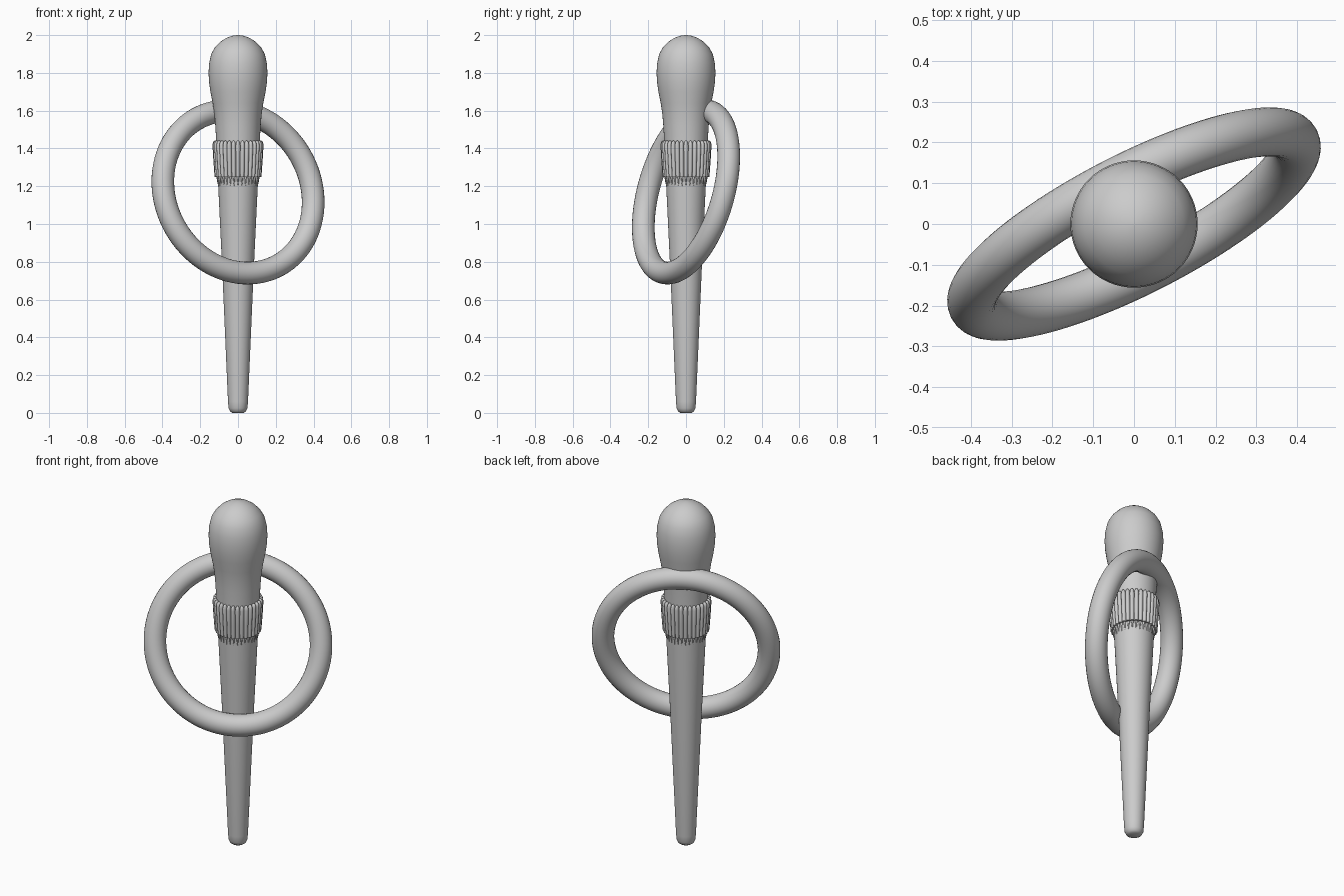
import bpy, bmesh, math
from mathutils import Vector, Matrix

if "Cube" in bpy.data.objects:
    bpy.data.objects.remove(bpy.data.objects["Cube"])


def finish(name, bm, angle=40):
    bmesh.ops.recalc_face_normals(bm, faces=bm.faces)
    me = bpy.data.meshes.new(name)
    bm.to_mesh(me)
    bm.free()
    ob = bpy.data.objects.new(name, me)
    bpy.context.collection.objects.link(ob)
    bpy.ops.object.select_all(action='DESELECT')
    ob.select_set(True)
    bpy.context.view_layer.objects.active = ob
    bpy.ops.object.shade_smooth_by_angle(angle=math.radians(angle))
    return ob


def skin(bm, rings, closed=False):
    """Bridge successive vertex rings; cap the ends unless closed."""
    n = len(rings[0])
    pairs = list(zip(rings, rings[1:]))
    if closed:
        pairs.append((rings[-1], rings[0]))
    for a, b in pairs:
        for i in range(n):
            j = (i + 1) % n
            bm.faces.new((a[i], a[j], b[j], b[i]))
    if not closed:
        bm.faces.new(rings[0][::-1])
        bm.faces.new(rings[-1])


def circle(bm, center, u, v, n):
    return [bm.verts.new(center + u * math.cos(2 * math.pi * i / n)
                         + v * math.sin(2 * math.pi * i / n)) for i in range(n)]


X, Y, Z = Vector((1, 0, 0)), Vector((0, 1, 0)), Vector((0, 0, 1))

# Tapered pin with a bulbous head
profile = [(0, .030), (.008, .042), (.025, .050), (.06, .053), (.75, .083),
           (1.25, .107), (1.45, .116), (1.52, .120), (1.58, .125), (1.64, .134),
           (1.70, .146), (1.75, .153), (1.80, .156), (1.85, .153), (1.90, .142),
           (1.935, .122), (1.965, .093), (1.985, .062), (1.996, .032), (2.0, .006)]
bm = bmesh.new()
skin(bm, [circle(bm, Z * z, X * r, Y * r, 64) for z, r in profile])
finish("pin", bm, 60)

# Collar core
bm = bmesh.new()
skin(bm, [circle(bm, Z * z, X * r, Y * r, 64)
          for z, r in [(1.25, .115), (1.40, .120), (1.41, .112)]])
finish("collar_core", bm)

# Ridges around the collar: round-topped staves with thin tails on the shaft
stave = [(1.250, .112, .011, .012), (1.33, .115, .0125, .015),
         (1.415, .120, .0125, .015), (1.430, .120, .010, .013),
         (1.438, .120, .006, .009), (1.441, .120, .002, .003)]
tail = [(1.200, .1035, .0005, .001), (1.225, .1055, .004, .005), (1.255, .107, .007, .008)]
COUNT = 32
bm = bmesh.new()
for k in range(COUNT):
    a = 2 * math.pi * k / COUNT
    out = Vector((math.cos(a), math.sin(a), 0))
    side = Vector((-math.sin(a), math.cos(a), 0))
    for part in (stave, tail):
        skin(bm, [circle(bm, out * c + Z * z, out * d, side * w, 12)
                  for z, c, w, d in part])
finish("collar_ridges", bm, 50)

# Tilted ring
R, r = .444, .060
axis = Vector((.443, -.86, .25)).normalized()
e1 = axis.cross(Z).normalized()
e2 = axis.cross(e1)
center = Z * 1.17
bm = bmesh.new()
rings = []
for k in range(96):
    a = 2 * math.pi * k / 96
    d = e1 * math.cos(a) + e2 * math.sin(a)
    rings.append(circle(bm, center + d * R, d * r, axis * r, 24))
skin(bm, rings, closed=True)
finish("ring", bm, 60)
